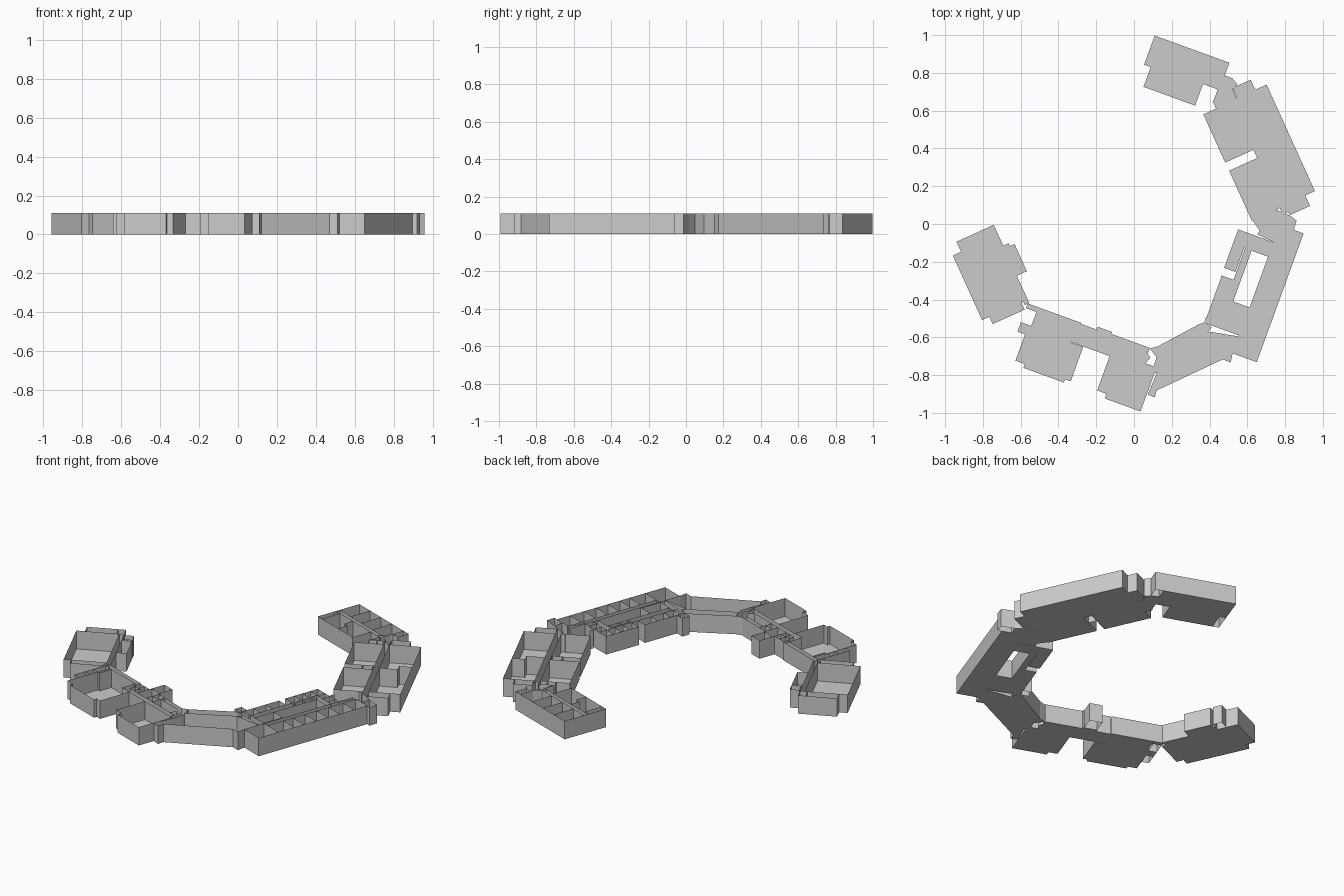
import bpy, bmesh
from math import cos, sin, radians

if "Cube" in bpy.data.objects:
    bpy.data.objects.remove(bpy.data.objects["Cube"])

H = 0.11          # wall height
S = 189.0         # plan units per model unit
CX, CY = 1134.3, 224.5
seen = set()


def frame(ox, oy, deg):
    """Local wing axes (u along the wing, v across) to model x, y."""
    c, s = cos(radians(deg)), sin(radians(deg))
    return lambda u, v: ((ox + c * u - s * v - CX) / S, (CY - (oy + s * u + c * v)) / S)


def add_room(bm, pts, floor=True, open_edges=()):
    """One floor polygon with thin walls raised from its outline."""
    n = len(pts)
    area = sum(pts[i][0] * pts[(i + 1) % n][1] - pts[(i + 1) % n][0] * pts[i][1] for i in range(n))
    edges = [(pts[i], pts[(i + 1) % n]) for i in range(n) if i not in open_edges]
    if floor:
        loop = pts if area > 0 else pts[::-1]
        bm.faces.new([bm.verts.new((x, y, 0)) for x, y in loop])
    for a, b in edges:
        if area < 0:
            a, b = b, a
        key = frozenset((round(p[0], 3), round(p[1], 3)) for p in (a, b))
        if key in seen:
            continue
        seen.add(key)
        bm.faces.new([bm.verts.new(co) for co in
                      ((*a, 0), (*b, 0), (*b, H), (*a, H))])


def wing(name, f, rects=(), polys=(), shafts=(), halls=()):
    """Closed rooms, free-form rooms, floorless shafts and open-ended corridors."""
    bm = bmesh.new()

    def box(r):
        u0, u1, v0, v1 = r
        return [f(u0, v0), f(u1, v0), f(u1, v1), f(u0, v1)]
    for r in rects:
        add_room(bm, box(r))
    for p in polys:
        add_room(bm, [f(*q) for q in p])
    for r in shafts:
        add_room(bm, box(r), floor=False)
    for r, gaps in halls:
        add_room(bm, box(r), open_edges=gaps)
    bmesh.ops.remove_doubles(bm, verts=bm.verts, dist=1e-4)
    me = bpy.data.meshes.new(name)
    bm.to_mesh(me)
    bm.free()
    bpy.context.collection.objects.link(bpy.data.objects.new(name, me))


def row(cuts, v0, v1):
    """Row of rooms between successive cuts along u."""
    return [(a, b, v0, v1) for a, b in zip(cuts, cuts[1:])]


def stack(cuts, u0, u1):
    """Row of rooms between successive cuts across v."""
    return [(u0, u1, a, b) for a, b in zip(cuts, cuts[1:])]


# north wing: four rooms, corridor, rooms below, two stair shafts
wing("north_wing", frame(1155, 36, 20),
     rects=row((0, 19.5, 39, 58.5, 79.5), 0, 24.5),
     polys=[[(7, 29), (30, 29), (30, 40), (36, 40), (36, 52), (7, 52)],
            [(30, 29), (62, 29), (62, 52), (36, 52), (36, 40), (30, 40)]],
     shafts=[(79.5, 88.3, 0, 14), (0, 7, 31, 52)],
     halls=[((0, 79.5, 24.5, 29), (1,)), ((0, 7, 29, 31), (0,))])

# north-east wing: two large halls, corridor, two classrooms
wing("northeast_wing", frame(1267, 85, 65.6),
     rects=[(-11, 0, 12.5, 32.5), (117, 128.5, 10.5, 33),
            (63, 118, 39, 69.8)] + stack((39, 47, 56), -7.5, 1),
     polys=[[(0, 0), (50, 0), (50, 13.5), (58, 14), (58, 33), (0, 33)],
            [(50, 0), (117, 0), (117, 33), (58, 33), (58, 14), (50, 13.5)],
            [(1, 39), (54, 39), (54, 70), (1, 70)]],
     shafts=[(54, 63, 40, 51)],
     halls=[((-11, 125, 33, 39), (1, 3))])

# east wing: rooms around an open courtyard
wing("east_wing", frame(1304, 234, 110),
     rects=row((0, 17, 35, 50, 65, 80, 92, 112), 0, 20)
     + [(112, 137, 0, 26)]
     + stack((25, 32, 41, 50, 63), 18.5, 28)
     + row((28, 38, 48, 59.5), 51, 63) + row((37, 48, 59.5), 43, 48)
     + row((67.5, 84, 100, 115), 50, 62.5)
     + [(88, 112, 27, 43)],
     shafts=[(108, 117, 62.5, 72)],
     halls=[((0, 112, 20, 25.5), (1, 3)), ((28, 34, 25.5, 51), (0,)),
            ((34, 112, 43, 50), (1, 3)), ((112, 118, 26, 63), (0,)),
            ((88, 112, 25.5, 27), (0, 1))])

# south wing: assembly room, service rooms, corridor, corner hall
wing("south_wing", frame(1028, 304, 20),
     rects=row((57, 65, 73.5), 1, 9) + row((60, 67, 73.5), 9, 16)
     + [(89, 100, 0, 8), (89, 100, 8, 16)],
     polys=[[(11, 5), (54, 5), (54, 22), (67, 22), (67, 58.5), (61, 58.5), (61, 62),
             (18, 62), (18, 58), (8, 58), (8, 20), (11, 20)],
            [(95, 21.5), (143, 21.5), (143, 63), (105, 63), (105, 58), (95, 58)],
            [(100, 5), (128, 5), (134, 9), (131, 16), (100, 16)]],
     shafts=[(73.5, 87.5, -18, -2), (0, 8, 30, 44), (0, 9, 5, 20)],
     halls=[((0, 57, 0, 5), (1,)), ((54, 60, 5, 21.5), (0, 1)),
            ((60, 140, 16, 21.5), (1, 3)), ((73.5, 89, -2, 16), (2,)),
            ((100, 130, 0, 5), (1,)), ((0, 8, 20, 30), ())])

# west wing: large hall with store rooms and side corridor
wing("west_wing", frame(953, 256, 65.6),
     rects=[(0, 71, -45, 0), (71, 79, -43, -8), (15, 45, -61, -50),
            (-11, 0, -50, -42), (-11, 0, -42, -9)],
     shafts=[(2, 12, -61, -51)],
     halls=[((0, 75, -50, -45), ()), ((12, 15, -56, -50), (2,))])

# angled links between the wings, in plan coordinates
plan = frame(0, 0, 0)
links = {
    "north_link": [(1214, 88), (1219, 84), (1226, 76), (1233, 79), (1238, 85), (1233, 89),
                   (1236, 99), (1227, 96), (1214, 101), (1218, 90)],
    "east_link": [(1253, 221), (1276, 210), (1290, 216), (1297, 221), (1294, 231),
                  (1284, 228), (1275, 243), (1258, 235), (1260, 231)],
    "southeast_hall": [(1160, 357), (1208, 332), (1239, 337), (1233, 354), (1231, 363),
                       (1223, 360), (1157, 391), (1155, 398), (1148, 395), (1157, 374),
                       (1161, 362)],
    "southeast_corridor": [(1158, 347), (1199, 325), (1205, 323), (1212, 328),
                           (1208, 332), (1160, 357)],
    "south_corner": [(1150, 349), (1158, 347), (1160, 357), (1161, 362), (1157, 374),
                     (1152, 372), (1157, 358)],
}
for name, pts in links.items():
    wing(name, plan, polys=[pts])

# floorless stair shaft at the east corner
bm_shaft = bmesh.new()
add_room(bm_shaft, [plan(*p) for p in ((1297, 221), (1311, 227), (1308, 236), (1294, 231))], floor=False)
shaft = bpy.data.meshes.new("east_stair_shaft")
bm_shaft.to_mesh(shaft)
bm_shaft.free()
bpy.context.collection.objects.link(bpy.data.objects.new("east_stair_shaft", shaft))
